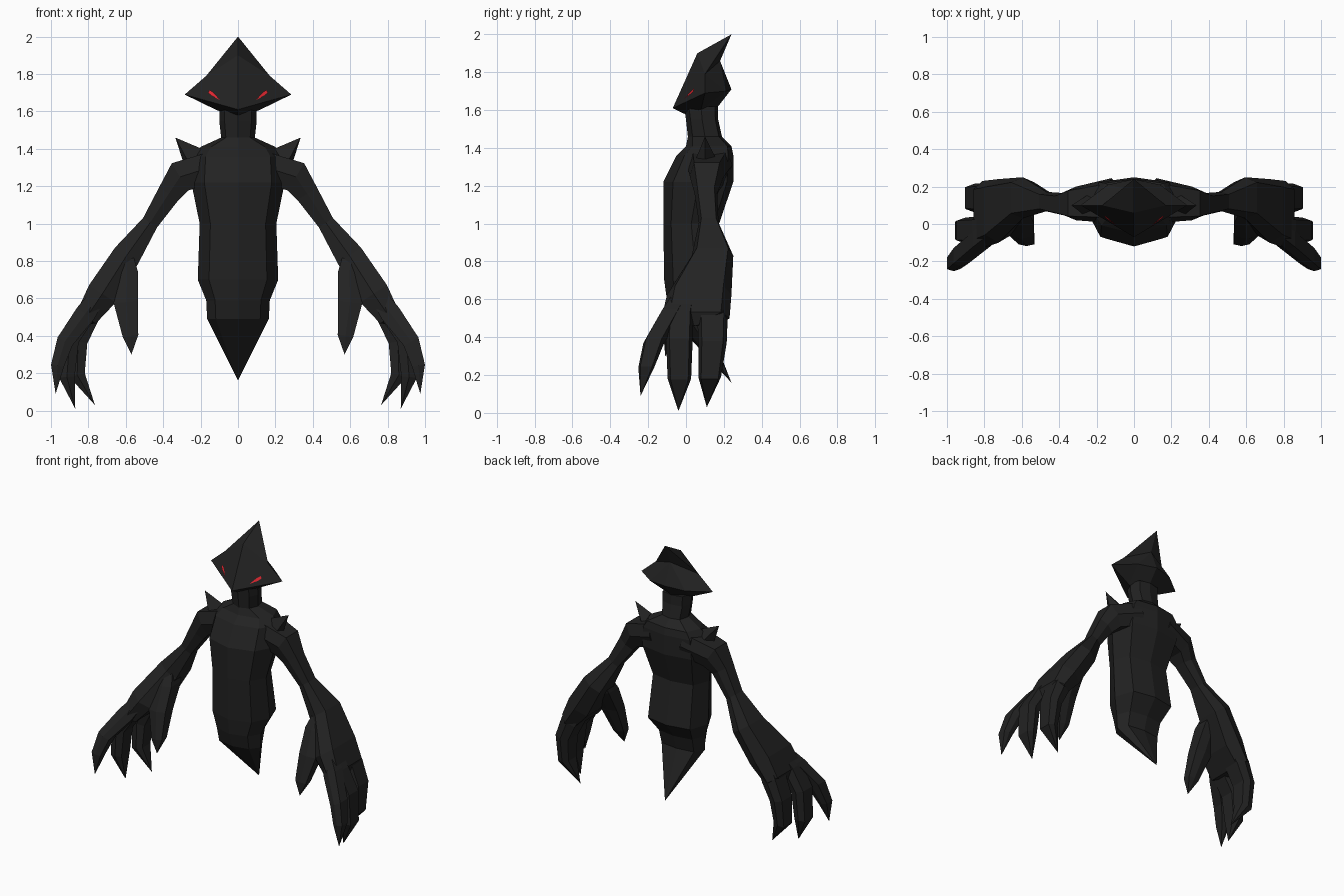
import bpy, bmesh
from mathutils import Vector

if "Cube" in bpy.data.objects:
    bpy.data.objects.remove(bpy.data.objects["Cube"])


def material(name, color):
    m = bpy.data.materials.new(name)
    m.diffuse_color = color
    m.use_nodes = True
    m.node_tree.nodes["Principled BSDF"].inputs["Base Color"].default_value = m.diffuse_color
    return m


DARK = material("dark_hide", (0.016, 0.016, 0.016, 1))
RED = material("eye_red", (0.75, 0.02, 0.03, 1))


def make(name, verts, faces, mat=DARK):
    bm = bmesh.new()
    vs = [bm.verts.new(v) for v in verts]
    for f in faces:
        bm.faces.new([vs[i] for i in f])
    bmesh.ops.recalc_face_normals(bm, faces=bm.faces)
    me = bpy.data.meshes.new(name)
    bm.to_mesh(me)
    bm.free()
    me.materials.append(mat)
    ob = bpy.data.objects.new(name, me)
    bpy.context.collection.objects.link(ob)
    return ob


def mirror(ob):
    m = ob.modifiers.new("mirror", 'MIRROR')
    m.use_clip = True
    return ob


def loft(name, rings, tip):
    """Skin equal-sized rings, cap the start and close the end on a tip."""
    n = len(rings[0])
    verts = [p for r in rings for p in r] + [tip]
    faces = [list(range(n))]
    for k in range(len(rings) - 1):
        for i in range(n):
            j = (i + 1) % n
            faces.append([k * n + i, k * n + j, (k + 1) * n + j, (k + 1) * n + i])
    last = (len(rings) - 1) * n
    faces += [[last + i, last + (i + 1) % n, last + n] for i in range(n)]
    return make(name, verts, faces)


HEX = [(1, 0), (.75, 1), (-.75, 1), (-1, 0), (-.75, -1), (.75, -1)]


def limb(name, path, tip):
    """Six-sided limb; path rows are x, y, z, half width in y, half thickness."""
    pts = [Vector(p[:3]) for p in path] + [Vector(tip)]
    rings = []
    for i, p in enumerate(path):
        d = pts[i + 1] - pts[max(i - 1, 0)]
        n = Vector((-d.z, 0, d.x)).normalized()
        rings.append([pts[i] + Vector((0, a * p[3], 0)) + n * b * p[4] for a, b in HEX])
    for side, s in (("left", 1), ("right", -1)):
        flipped = [[(v.x * s, v.y, v.z) for v in r] for r in rings]
        loft(f"{side}_{name}", flipped, (tip[0] * s, tip[1], tip[2]))


# Torso and neck: rows are z, half width, front y, back y
rows = [(1.62, .10, -.01, .17), (1.55, .10, .0, .17), (1.46, .09, .01, .19),
        (1.41, .20, .0, .24), (1.36, .24, -.05, .25), (1.22, .25, -.12, .25),
        (1.0, .205, -.12, .175), (.70, .215, -.115, .225), (.59, .17, -.10, .14),
        (.49, .165, -.07, .11)]
rings = []
for z, w, f, b in rows:
    m, h = (f + b) / 2, (b - f) / 2
    fx, fy, bx, by = .72 * w, m - .72 * h, .78 * w, m + .82 * h
    rings.append([(0, f, z), (fx, fy, z), (w, m, z), (bx, by, z),
                  (0, b, z), (-bx, by, z), (-w, m, z), (-fx, fy, z)])
loft("torso", rings, (0, .24, .16))

# Head: half of a swept-back wedge, mirrored
head = [(0, -.07, 1.61), (.285, .10, 1.69), (.17, .10, 1.79), (0, .06, 1.90), (0, .24, 2.0),
        (0, .18, 1.86), (.14, .21, 1.70), (0, .24, 1.71), (0, -.01, 1.58), (.11, .08, 1.605),
        (0, .17, 1.62)]
mirror(make("head", head, [(0, 1, 2, 3), (3, 2, 4), (4, 2, 5), (5, 2, 6), (5, 6, 7), (2, 1, 6),
                           (1, 0, 8, 9), (1, 9, 6), (6, 9, 10, 7), (8, 10, 9)]))

# Eyes: slivers laid on the sloping face plane
eye = [(.095, 1.66), (.142, 1.685), (.16, 1.70), (.152, 1.715), (.13, 1.70)]
mirror(make("eyes", [(x, -.076 + .471 * x + .448 * (z - 1.61), z) for x, z in eye],
            [range(5)], RED))

# Shoulder spikes
mirror(make("shoulder_spikes",
            [(.17, .10, 1.39), (.25, .035, 1.30), (.29, .10, 1.32), (.24, .16, 1.34),
             (.335, .10, 1.46)],
            [(0, 1, 2, 3), (0, 1, 4), (1, 2, 4), (2, 3, 4), (3, 0, 4)]))

# Arms widening into flat hands
limb("arm", [(.12, .125, 1.31, .12, .08), (.31, .11, 1.25, .09, .085),
             (.37, .105, 1.16, .06, .062), (.47, .12, 1.005, .052, .045),
             (.595, .14, .83, .11, .075), (.725, .07, .625, .17, .085),
             (.81, .05, .50, .18, .06)], (.84, .05, .46))

# Fingers and thumb
limb("front_finger", [(.73, -.01, .64, .05, .04), (.815, -.08, .52, .055, .055),
                      (.925, -.17, .37, .055, .045), (.965, -.21, .24, .042, .035)],
     (.975, -.24, .09))
limb("middle_finger", [(.73, .0, .64, .06, .05), (.82, -.03, .51, .07, .055),
                       (.90, -.035, .38, .07, .05), (.915, -.035, .18, .062, .042)],
     (.87, -.04, .01))
limb("back_finger", [(.72, .12, .64, .07, .05), (.80, .14, .50, .08, .057),
                     (.855, .14, .37, .075, .05), (.86, .125, .19, .06, .042)],
     (.765, .11, .03))
limb("thumb", [(.615, .11, .84, .06, .05), (.595, .06, .74, .075, .06),
               (.60, -.02, .58, .06, .065), (.575, -.08, .40, .038, .042)], (.57, -.11, .30))
